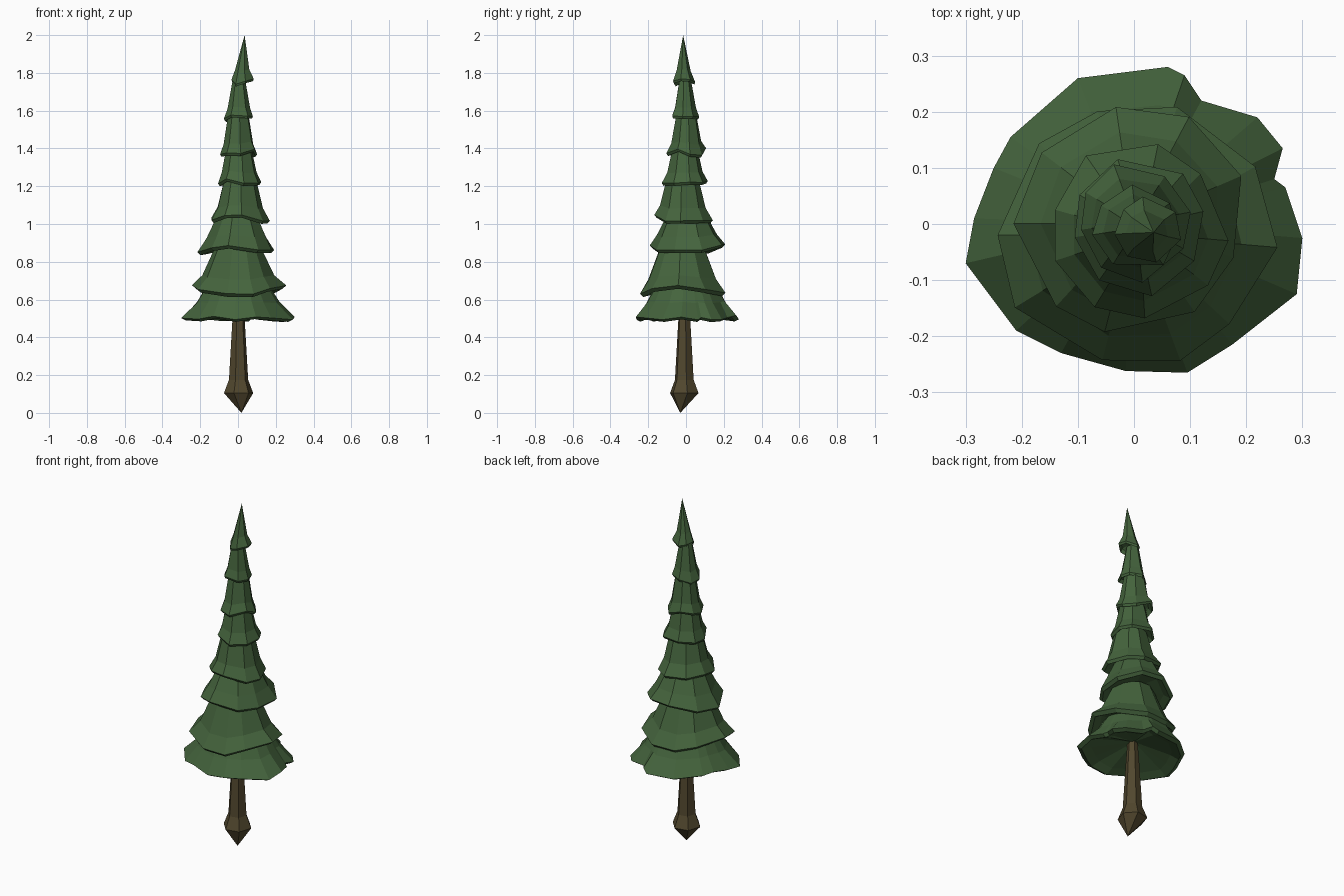
import bpy, bmesh, math, random

if "Cube" in bpy.data.objects:
    bpy.data.objects.remove(bpy.data.objects["Cube"])

random.seed(7)


def material(name, rgb):
    m = bpy.data.materials.new(name)
    m.diffuse_color = (*rgb, 1)
    m.use_nodes = True
    m.node_tree.nodes["Principled BSDF"].inputs["Base Color"].default_value = m.diffuse_color
    return m


GREEN = material("needle green", (0.058, 0.126, 0.046))
BROWN = material("bark brown", (0.083, 0.063, 0.027))


def loft(name, rings, mat):
    """Skin a stack of rings; a ring of one point becomes a fan tip."""
    bm = bmesh.new()
    rows = [[bm.verts.new(p) for p in ring] for ring in rings]
    for a, b in zip(rows, rows[1:]):
        n = max(len(a), len(b))
        for i in range(n):
            j = (i + 1) % n
            if len(a) == 1:
                bm.faces.new((a[0], b[j], b[i]))
            elif len(b) == 1:
                bm.faces.new((a[i], a[j], b[0]))
            else:
                bm.faces.new((a[i], a[j], b[j], b[i]))
    bmesh.ops.recalc_face_normals(bm, faces=bm.faces)
    me = bpy.data.meshes.new(name)
    bm.to_mesh(me)
    bm.free()
    me.materials.append(mat)
    bpy.context.collection.objects.link(bpy.data.objects.new(name, me))


def ring(cx, cy, polar, scale, zs):
    return [(cx + scale * r * math.cos(a), cy + scale * r * math.sin(a), z)
            for (a, r), z in zip(polar, zs)]


def tier(name, cx, cy, polar, z, drop, lift, shoulder, neck, top, tip=None):
    """Drooping skirt: shallow underside, ragged rim, shoulder, neck."""
    n = len(polar)
    mean = sum(r for _, r in polar) / n
    even = [(a, 0.35 * r + 0.65 * mean) for a, r in polar]
    rings = [[(cx, cy, z + 0.05 + 0.15 * mean)],
             ring(cx, cy, polar, 0.75, [z + d + 0.02 for d in drop]),
             ring(cx, cy, polar, 0.92, [z + d for d in drop]),
             ring(cx, cy, polar, 1.0, [z + d + lift for d in drop]),
             ring(cx, cy, even, shoulder[0] / mean,
                  [shoulder[1] + 0.5 * d for d in drop])]
    if tip:
        rings.append([tip])
    else:
        rings += [ring(cx, cy, [(a, 1) for a, _ in polar], neck, [top] * n),
                  [(cx, cy, top + 0.03)]]
    loft(name, rings, GREEN)


# Lowest skirt follows the outline seen from the top
outline = [(0.06, 0.28), (0.09, 0.265), (0.12, 0.22), (0.22, 0.19), (0.265, 0.135),
           (0.25, 0.08), (0.27, 0.065), (0.3, -0.025), (0.29, -0.125), (0.175, -0.215),
           (0.095, -0.265), (-0.015, -0.262), (-0.13, -0.23), (-0.21, -0.19),
           (-0.3, -0.07), (-0.285, 0.01), (-0.25, 0.1), (-0.22, 0.155), (-0.1, 0.26)]
outline.sort(key=lambda p: math.atan2(p[1], p[0]))
polar = [(math.atan2(y, x), math.hypot(x, y)) for x, y in outline]
tier("branch_tier_1", 0, 0, polar, 0.48,
     [random.uniform(0, 0.03) for _ in polar], 0.012, (0.215, 0.58), 0.15, 0.70)

# Upper skirts: centre x, y, radius, rim z, sides, shoulder (r, z), neck r, top z,
# and rim wave (positive dips at front and back, negative dips at the sides)
tiers = [(0.0, -0.02, 0.248, 0.60, 10, (0.188, 0.70), 0.115, 0.89, 0.02),
         (-0.002, 0.002, 0.205, 0.825, 9, (0.162, 0.92), 0.105, 1.05, -0.015),
         (0.01, -0.017, 0.163, 0.995, 9, (0.122, 1.08), 0.085, 1.24, 0.0),
         (0.005, -0.005, 0.120, 1.20, 8, (0.095, 1.27), 0.070, 1.39, 0.0),
         (0.002, 0.003, 0.104, 1.35, 8, (0.080, 1.42), 0.056, 1.57, 0.0),
         (0.005, -0.007, 0.078, 1.525, 7, (0.060, 1.60), 0.034, 1.76, 0.0),
         (0.022, -0.014, 0.060, 1.72, 7, (0.038, 1.80), 0.0, 2.0, 0.0)]
for k, (cx, cy, r, z, n, shoulder, neck, top, wave) in enumerate(tiers):
    step = 2 * math.pi / n
    start = -math.pi / 2 - step / 2 + random.uniform(-0.2, 0.2)
    polar = [(start + step * (i + random.uniform(-0.18, 0.18)),
              r * random.uniform(0.92, 1.06)) for i in range(n)]
    drop = [abs(wave) + wave * math.cos(2 * a) + random.uniform(0, 0.025 if wave else 0.04)
            for a, _ in polar]
    tip = (0.035, -0.015, 2.0) if k == len(tiers) - 1 else None
    tier(f"branch_tier_{k + 2}", cx, cy, polar, z, drop, 0.01 + 0.03 * r,
         shoulder, neck, top, tip)

# Trunk with a bulging root pointed at the bottom
hexa = [(math.radians(60 * i + 12), 1) for i in range(6)]
trunk = [[(0.018, -0.03, 0.0)]]
for r, z in ((0.079, 0.105), (0.052, 0.175), (0.034, 0.48), (0.028, 0.56)):
    trunk.append(ring(0.003, -0.009, hexa, r, [z] * 6))
trunk.append([(0, 0, 0.6)])
loft("trunk", trunk, BROWN)
